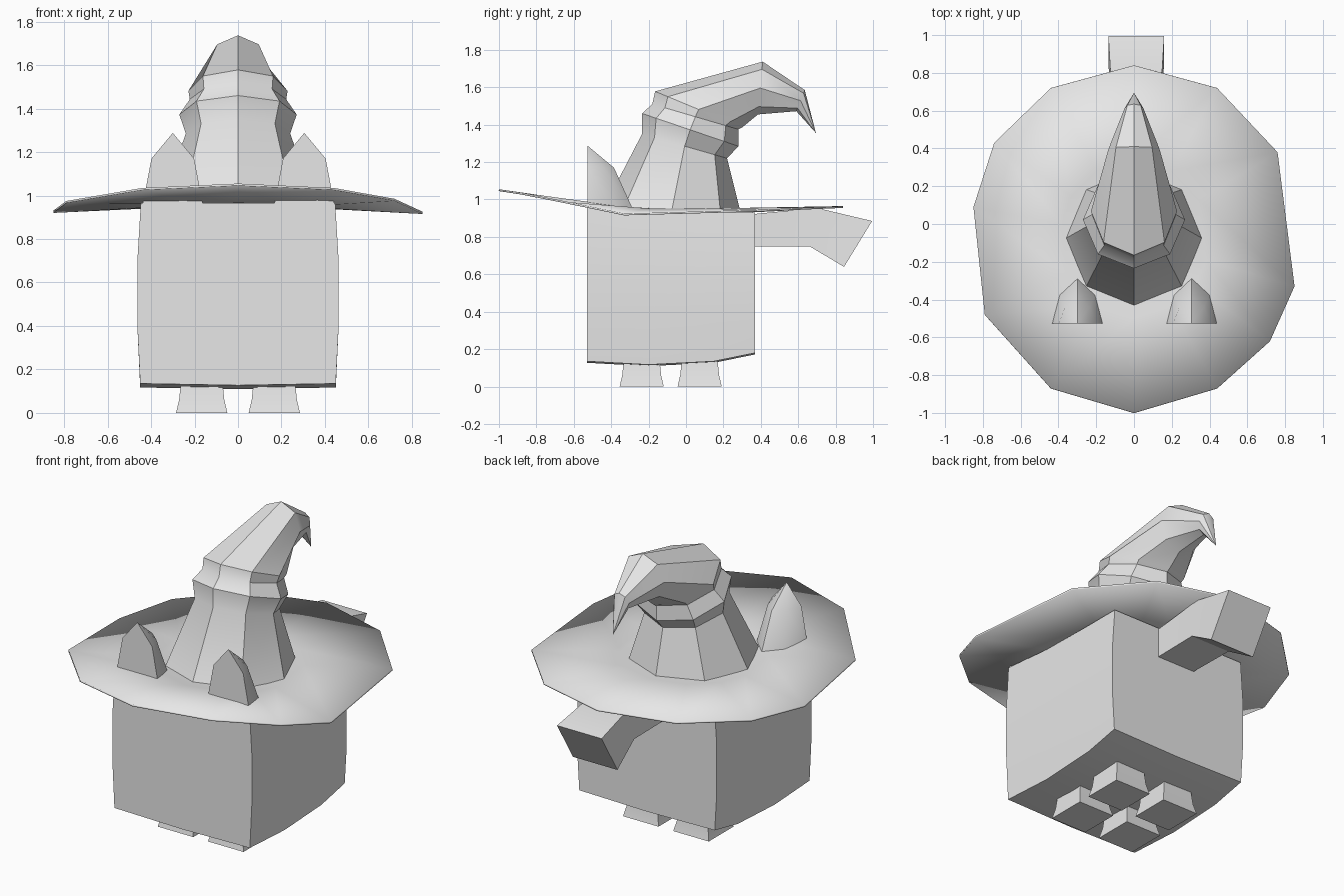
import bpy, bmesh, math
from mathutils import Vector

cube = bpy.data.objects.get("Cube")
if cube:
    bpy.data.objects.remove(cube, do_unlink=True)

grey = bpy.data.materials.new("plain_grey")
grey.use_nodes = True
tone = (0.8, 0.8, 0.8, 1)
grey.diffuse_color = tone
grey.node_tree.nodes["Principled BSDF"].inputs["Base Color"].default_value = tone


def loft(name, rings, angle=30, cap_ends=True):
    """Skin a list of equally sized closed rings, merging repeated points."""
    bm = bmesh.new()
    rows = [[bm.verts.new(p) for p in ring] for ring in rings]
    n = len(rows[0])
    for a, b in zip(rows, rows[1:]):
        for i in range(n):
            j = (i + 1) % n
            bm.faces.new((a[i], a[j], b[j], b[i]))
    if cap_ends:
        bm.faces.new(rows[0])
        bm.faces.new(rows[-1])
    bmesh.ops.remove_doubles(bm, verts=bm.verts, dist=0.0005)
    bmesh.ops.recalc_face_normals(bm, faces=bm.faces)
    mesh = bpy.data.meshes.new(name)
    bm.to_mesh(mesh)
    bm.free()
    mesh.materials.append(grey)
    ob = bpy.data.objects.new(name, mesh)
    bpy.context.collection.objects.link(ob)
    bpy.ops.object.select_all(action='DESELECT')
    ob.select_set(True)
    bpy.context.view_layer.objects.active = ob
    bpy.ops.object.shade_smooth_by_angle(angle=math.radians(angle))
    return ob


# Body: boxy, slightly bulging sides, sagging belly
body = []
for y, low, top in ((-.53, .135, .965), (-.2, .117, .935), (.15, .135, .93), (.37, .18, .93)):
    side = [(.45, low), (.463, .4), (.463, .7), (.447, top)]
    ring = [(x, y, z) for x, z in side] + [(-x, y, z) for x, z in reversed(side)]
    body.append(ring + [(0, y, low - .008)])
loft("body", body)

# Legs: short square stubs flaring toward the floor
for front, cy in (("front", -.237), ("back", .073)):
    for side, s in (("left", 1), ("right", -1)):
        rings = []
        for z, h in ((0, .118), (.06, .104), (.15, .095)):
            rings.append([(s * .167 + h * u, cy + h * v, z)
                          for u, v in ((-1, -1), (1, -1), (1, 1), (-1, 1))])
        loft(f"{front}_{side}_leg", rings)

# Tail: bent bar with a drooping end
tail = [((.34, .92), (.34, .75), .125), ((.7, .955), (.66, .75), .13), ((.995, .885), (.845, .64), .148)]
loft("tail", [[(.012 - w, *a), (.012 + w, *a), (.012 + w, *b), (.012 - w, *b)] for a, b, w in tail])

# Hat brim: uneven disc, raised at the front and drooping at the sides
rim = [Vector(p) for p in (
    (0, -1, 1.055), (.44, -.87, 1.035), (.72, -.62, .985), (.85, -.33, .925), (.76, .38, .945),
    (.44, .72, .96), (0, .84, .965), (-.44, .72, .96), (-.74, .43, .945), (-.85, .09, .93),
    (-.79, -.48, .975), (-.44, -.87, 1.035))]
centre = Vector((0, -.08, .95))
inner = []
for p in rim:
    q = centre.lerp(p, .45)
    q.z = .952 + .25 * max(p.z - .95, 0)
    inner.append(q)
brim = loft("hat_brim", [rim, inner, [centre] * len(rim)], cap_ends=False)
if sum(f.normal.z for f in brim.data.polygons) < 0:
    brim.data.flip_normals()
thick = brim.modifiers.new("thickness", 'SOLIDIFY')
thick.thickness = .01
thick.offset = -1

# Hat crown: octagonal rings given by front point, back point and half width
crown = [
    ((-.44, .955), (.29, .94), .36),
    ((-.235, 1.35), (.22, 1.22), .24),
    ((-.235, 1.46), (.28, 1.285), .27),
    ((-.18, 1.51), (.28, 1.375), .222),
    ((-.165, 1.578), (.3, 1.385), .228),
    ((.41, 1.737), (.385, 1.455), .135),
    ((.635, 1.585), (.59, 1.472), .05),
    ((.695, 1.355), (.695, 1.355), 0),
]
rings = []
for f, b, w in crown:
    f, b = Vector((0, *f)), Vector((0, *b))
    mid, half = (f + b) / 2, (f - b) / 2
    rings.append([mid + half * math.cos(t) + Vector((w * math.sin(t), 0, 0))
                  for t in (k * math.pi / 4 for k in range(8))])
loft("hat_crown", rings, 35)

# Ears: half domes with flat fronts, standing on the brim
for side, cx in (("left", .305), ("right", -.3)):
    rings = []
    for z, w, m, mid_y, back_y in ((.95, .14, .095, -.37, -.285), (1.17, .098, .065, -.44, -.385),
                                   (1.288, 0, 0, -.527, -.527)):
        rings.append([(cx - w, -.527, z), (cx - m, mid_y, z), (cx, back_y, z),
                      (cx + m, mid_y, z), (cx + w, -.527, z)])
    # The tip is a single repeated point, so only the base needs a cap
    ear = loft(f"{side}_ear", rings[:2] + [[(cx, -.527, 1.288)] * 5], 50, cap_ends=False)
